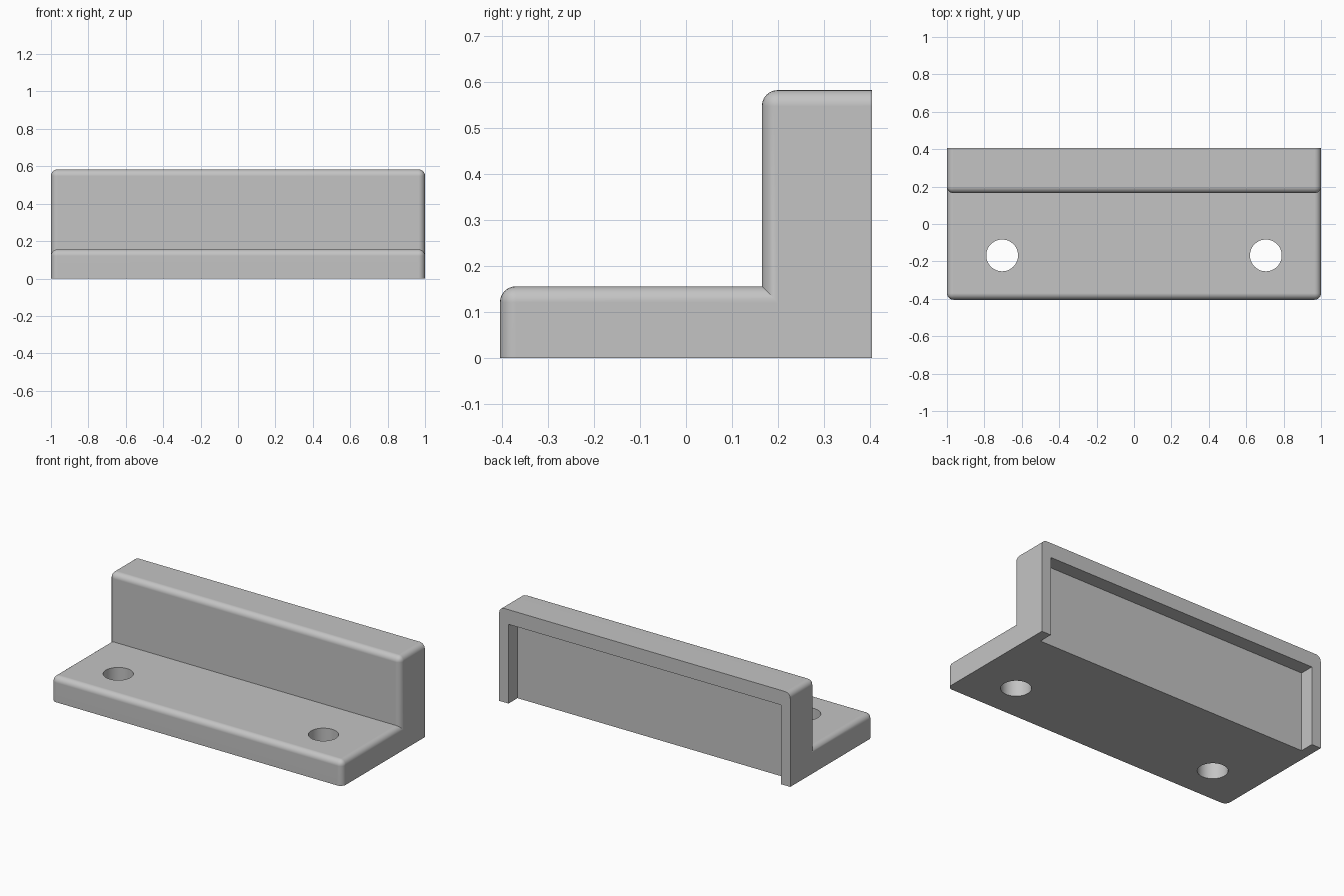
import bpy, bmesh, math
from mathutils import Matrix

cube = bpy.data.objects.get("Cube")
if cube:
    bpy.data.objects.remove(cube, do_unlink=True)

BACK, FRONT, STEP = 0.405, -0.405, 0.165
BASE_TOP, WALL_TOP = 0.156, 0.583
FILLET = 0.035

grey = bpy.data.materials.new("plain_grey")
grey.use_nodes = True
colour = (0.55, 0.55, 0.55, 1)
grey.diffuse_color = colour
grey.node_tree.nodes["Principled BSDF"].inputs["Base Color"].default_value = colour


def make_object(name, bm):
    mesh = bpy.data.meshes.new(name)
    bmesh.ops.recalc_face_normals(bm, faces=bm.faces)
    bm.to_mesh(mesh)
    bm.free()
    mesh.materials.append(grey)
    obj = bpy.data.objects.new(name, mesh)
    bpy.context.collection.objects.link(obj)
    return obj


# L-shaped body: side profile extruded along x
bm = bmesh.new()
profile = [(FRONT, 0), (BACK, 0), (BACK, WALL_TOP), (STEP, WALL_TOP),
           (STEP, BASE_TOP), (FRONT, BASE_TOP)]
face = bm.faces.new([bm.verts.new((-1, y, z)) for y, z in profile])
extruded = bmesh.ops.extrude_face_region(bm, geom=[face])["geom"]
bmesh.ops.translate(bm, vec=(2, 0, 0),
                    verts=[v for v in extruded if isinstance(v, bmesh.types.BMVert)])
bmesh.ops.recalc_face_normals(bm, faces=bm.faces)


# Round every outer edge except those on the back, the bottom and the inner corner
def is_rounded(edge):
    on_bottom = all(v.co.z < 0.001 for v in edge.verts)
    on_back = all(v.co.y > BACK - 0.001 for v in edge.verts)
    return edge.is_convex and not on_bottom and not on_back


bmesh.ops.bevel(bm, geom=[e for e in bm.edges if is_rounded(e)], offset=FILLET,
                segments=6, profile=0.5, affect='EDGES', clamp_overlap=False)
bracket = make_object("bracket", bm)

# Pocket in the back, open at the bottom
cutters = []
bm = bmesh.new()
low, high, depth_face = -0.2, 0.492, 0.317
bmesh.ops.create_cube(bm, size=1, matrix=Matrix.Translation((0, depth_face + 0.2, (low + high) / 2))
                      @ Matrix.Diagonal((1.872, 0.4, high - low, 1)))
cutters.append(make_object("pocket_cutter", bm))

# Two screw holes through the base
for side in (-1, 1):
    bm = bmesh.new()
    bmesh.ops.create_cone(bm, cap_ends=True, segments=48, radius1=0.085, radius2=0.085,
                          depth=0.6, matrix=Matrix.Translation((side * 0.705, -0.168, 0.1)))
    cutters.append(make_object("hole_cutter", bm))

bpy.ops.object.select_all(action='DESELECT')
bpy.context.view_layer.objects.active = bracket
bracket.select_set(True)
for cutter in cutters:
    cut = bracket.modifiers.new("cut", 'BOOLEAN')
    cut.operation = 'DIFFERENCE'
    cut.solver = 'EXACT'
    cut.object = cutter
    bpy.ops.object.modifier_apply(modifier=cut.name)
    bpy.data.objects.remove(cutter, do_unlink=True)

# Smooth fillets and holes, flat large faces
bpy.ops.object.shade_smooth_by_angle(angle=math.radians(30))
weighted = bracket.modifiers.new("even_normals", 'WEIGHTED_NORMAL')
weighted.keep_sharp = True
